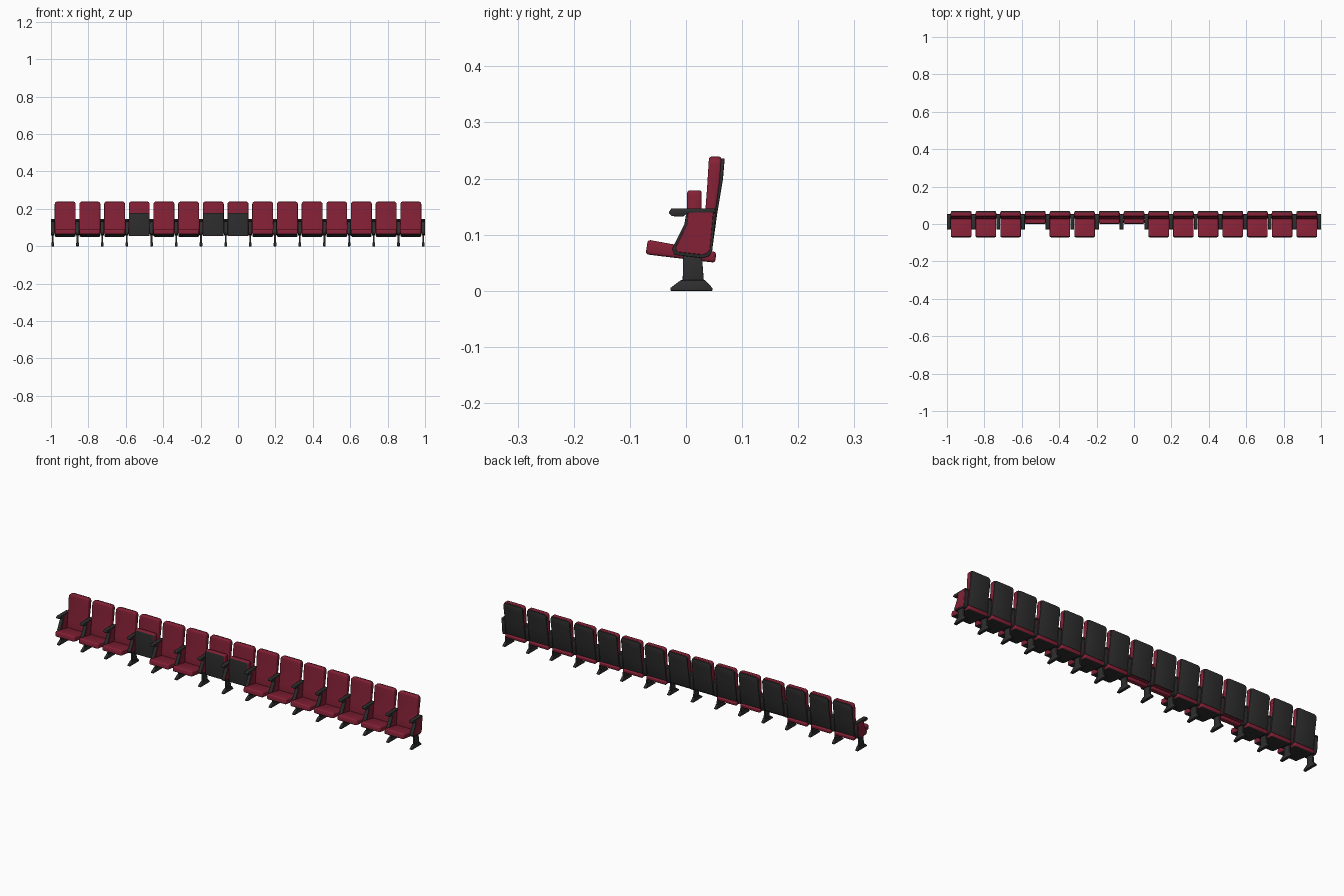
import bpy, bmesh

if "Cube" in bpy.data.objects:
    bpy.data.objects.remove(bpy.data.objects["Cube"])

def material(name, col):
    m = bpy.data.materials.new(name)
    m.diffuse_color = (*col, 1)
    m.use_nodes = True
    m.node_tree.nodes["Principled BSDF"].inputs["Base Color"].default_value = m.diffuse_color
    return m

RED = material("red upholstery", (0.235, 0.015, 0.037))
DARK = material("dark plastic", (0.028, 0.028, 0.028))

def prism(name, profile, width, mats, bevel, seg=2, corner=None, radius=0.014, dark_dir=None):
    """Side profile (y, z) extruded along x; optional big corner radius, then soft edges."""
    bm = bmesh.new()
    face = bm.faces.new([bm.verts.new((-width / 2, y, z)) for y, z in profile])
    ext = bmesh.ops.extrude_face_region(bm, geom=[face])
    for v in ext["geom"]:
        if isinstance(v, bmesh.types.BMVert):
            v.co.x = width / 2
    bmesh.ops.recalc_face_normals(bm, faces=bm.faces[:])
    if corner:
        edges = [e for e in bm.edges
                 if abs(e.verts[0].co.x - e.verts[1].co.x) < 1e-6
                 and all(corner(v.co) for v in e.verts)]
        bmesh.ops.bevel(bm, geom=edges, offset=radius, segments=4, profile=0.5,
                        affect='EDGES', clamp_overlap=True)
    if bevel:
        edges = [e for e in bm.edges if e.calc_face_angle(0) > 0.6]
        bmesh.ops.bevel(bm, geom=edges, offset=bevel, segments=seg, profile=0.5,
                        affect='EDGES', clamp_overlap=True)
    bm.normal_update()
    for f in bm.faces:
        f.smooth = True
        # the hard base of a seat is the side facing dark_dir
        if dark_dir and f.normal.y * dark_dir[0] + f.normal.z * dark_dir[1] > 0.9:
            f.material_index = 1
    for e in bm.edges:
        e.smooth = e.calc_face_angle(0) < 0.6
    me = bpy.data.meshes.new(name)
    bm.to_mesh(me)
    bm.free()
    for m in mats:
        me.materials.append(m)
    return me

def place(me, x):
    ob = bpy.data.objects.new(me.name, me)
    ob.location.x = x
    bpy.context.collection.objects.link(ob)

top = lambda c: c.z > 0.23

# backrest cushion and its shell
cushion = prism("back_cushion", [
    (0.026, 0.066), (0.031, 0.11), (0.035, 0.15), (0.038, 0.19), (0.041, 0.239),
    (0.063, 0.239), (0.061, 0.20), (0.053, 0.14), (0.042, 0.066)],
    0.112, [RED], 0.004, 3, top)
shell = prism("back_shell", [
    (0.040, 0.068), (0.050, 0.14), (0.057, 0.20), (0.060, 0.236),
    (0.069, 0.236), (0.066, 0.20), (0.056, 0.14), (0.046, 0.068)],
    0.108, [DARK], 0.002, 2, top)

# open and folded seats, dark underneath
seat_open = prism("seat_open", [
    (-0.068, 0.091), (-0.072, 0.065), (0.052, 0.050), (0.054, 0.069)],
    0.110, [RED, DARK], 0.005, 3, lambda c: c.y < -0.06, 0.008, (-0.12, -0.993))
seat_folded = prism("seat_folded", [
    (0.002, 0.179), (0.001, 0.054), (0.028, 0.054), (0.028, 0.179)],
    0.110, [RED, DARK], 0.005, 3, lambda c: c.z > 0.17, 0.008, (-1, 0))

# stanchion: foot, column, side body, red side panel, armrest
foot = prism("foot", [
    (-0.028, 0), (-0.028, 0.005), (-0.009, 0.019), (0.034, 0.019),
    (0.047, 0.005), (0.047, 0)], 0.014, [DARK], 0.001)
column = prism("column", [
    (-0.006, 0.015), (-0.005, 0.068), (0.028, 0.068), (0.032, 0.015)],
    0.009, [DARK], 0.001)
body_pts = [(0.000, 0.136), (-0.003, 0.118), (-0.025, 0.075), (-0.021, 0.064),
            (0.030, 0.058), (0.042, 0.062), (0.047, 0.072), (0.053, 0.138)]
body = prism("side_body", body_pts, 0.0185, [DARK], 0.0015)
panel = prism("side_panel", [
    (0.004, 0.141), (0.001, 0.118), (-0.019, 0.076), (-0.016, 0.069),
    (0.030, 0.064), (0.038, 0.067), (0.043, 0.074), (0.049, 0.141)],
    0.0200, [RED], 0.0006, 1)
arm = prism("armrest", [
    (-0.031, 0.139), (-0.026, 0.147), (0.052, 0.147), (0.053, 0.139),
    (0.003, 0.138), (-0.006, 0.132), (-0.025, 0.133)],
    0.0205, [DARK], 0.0015)

COUNT, STEP, FOLDED = 15, 0.132, (3, 6, 7)
for i in range(COUNT):
    x = (i - (COUNT - 1) / 2) * STEP
    place(cushion, x)
    place(shell, x)
    place(seat_folded if i in FOLDED else seat_open, x)
for i in range(COUNT + 1):
    x = (i - COUNT / 2) * STEP
    for me in (foot, column, body, panel, arm):
        place(me, x)
